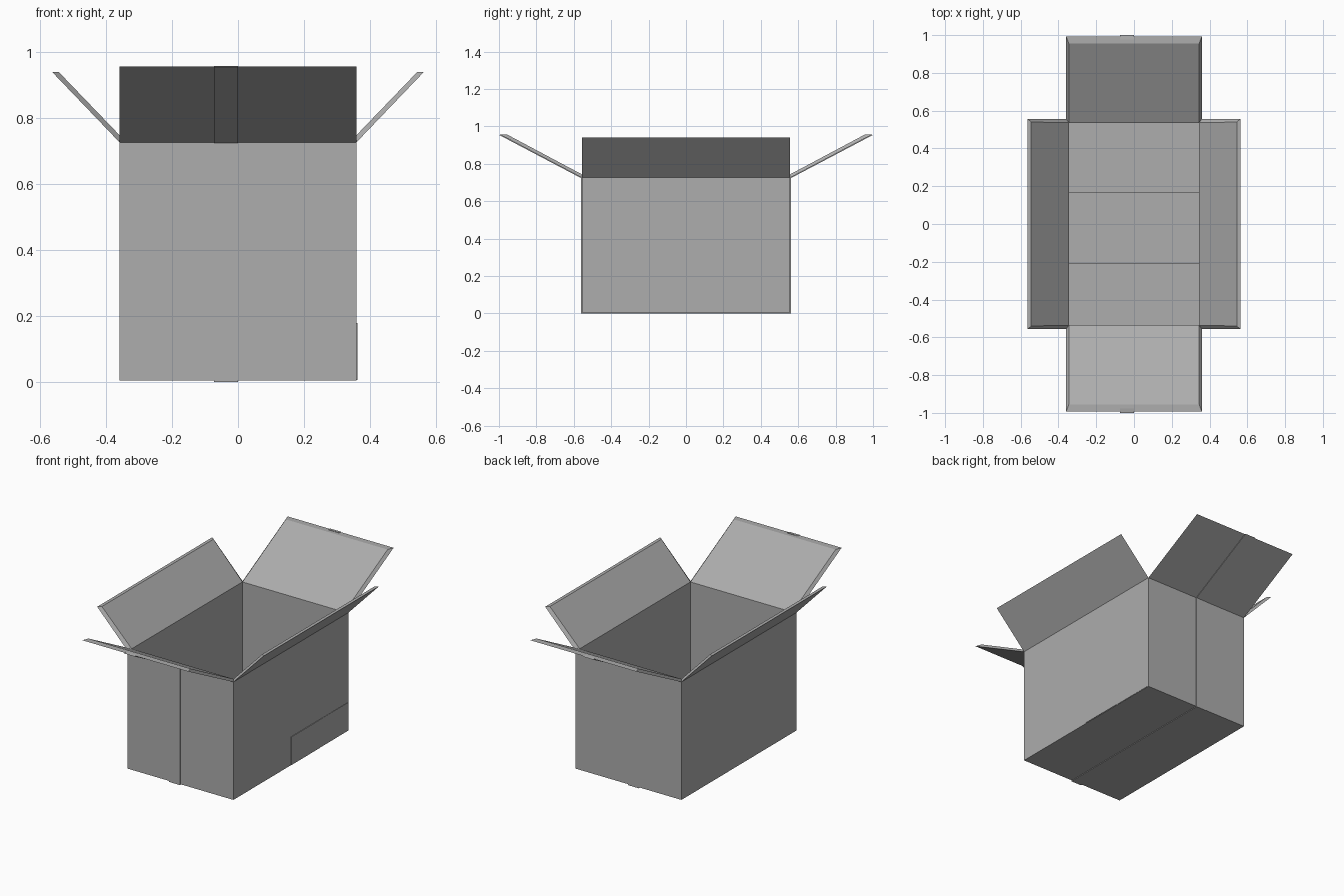
import bpy
import bmesh
from mathutils import Vector

cube = bpy.data.objects.get("Cube")
if cube:
    bpy.data.objects.remove(cube, do_unlink=True)

card = bpy.data.materials.new("plain_grey_card")
card.use_nodes = True
grey = (0.417, 0.417, 0.417, 1)
card.diffuse_color = grey
card.node_tree.nodes["Principled BSDF"].inputs["Base Color"].default_value = grey

HX, HY = 0.359, 0.557        # outer half sizes
IX, IY = 0.345, 0.536        # inner half sizes
BASE, RIM, IN_RIM = 0.004, 0.726, 0.733


def finish(name, bm):
    bmesh.ops.recalc_face_normals(bm, faces=bm.faces)
    mesh = bpy.data.meshes.new(name)
    bm.to_mesh(mesh)
    bm.free()
    mesh.materials.append(card)
    obj = bpy.data.objects.new(name, mesh)
    bpy.context.collection.objects.link(obj)


def loft(name, rings, closed=False):
    """Join rings of points with quads; cap the ends or close into a loop."""
    bm = bmesh.new()
    loops = [[bm.verts.new(p) for p in ring] for ring in rings]
    pairs = list(zip(loops, loops[1:]))
    if closed:
        pairs.append((loops[-1], loops[0]))
    else:
        bm.faces.new(loops[0])
        bm.faces.new(loops[-1])
    for a, b in pairs:
        for i in range(len(a)):
            j = (i + 1) % len(a)
            bm.faces.new((a[i], a[j], b[j], b[i]))
    finish(name, bm)


def rect(x, y, z):
    return [(-x, -y, z), (x, -y, z), (x, y, z), (-x, y, z)]


def block(name, lo, hi):
    x0, y0, z0 = lo
    x1, y1, z1 = hi
    loft(name, [[(x0, y0, z), (x1, y0, z), (x1, y1, z), (x0, y1, z)] for z in (z0, z1)])


# Four walls as a square tube
loft("box_walls", [rect(HX, HY, BASE), rect(HX, HY, RIM),
                   rect(IX, IY, IN_RIM), rect(IX, IY, BASE)], closed=True)


# Open top flaps with sloping edges towards the inner face
def flap(name, along, out, half, in_half, tip_half, hinge, in_hinge, tip, in_tip):
    along, out = Vector(along), Vector(out)

    def edge(h, d, z):
        return [along * s * h + out * d + Vector((0, 0, z)) for s in (-1, 1)]

    outer = edge(half, hinge, RIM) + edge(half, *tip)[::-1]
    inner = edge(in_half, in_hinge, IN_RIM) + edge(tip_half, *in_tip)[::-1]
    loft(name, [outer, inner])


for side, s in (("left", 1), ("right", -1)):
    flap(side + "_top_flap", (0, 1, 0), (s, 0, 0), HY, IY, 0.54,
         HX, IX, (0.564, 0.94), (0.544, 0.94))
for side, s in (("back", 1), ("front", -1)):
    flap(side + "_top_flap", (1, 0, 0), (0, s, 0), HX, IX, 0.345,
         HY, IY, (0.993, 0.956), (0.955, 0.956))

# Bottom flaps: two long ones meeting in the middle, two short ones inside
block("left_bottom_flap", (0, -IY, BASE), (IX, IY, 0.014))
block("right_bottom_flap", (-IX, -IY, BASE), (0, IY, 0.018))
block("back_bottom_flap", (-IX, 0.165, 0.014), (IX, IY, 0.028))
block("front_bottom_flap", (-IX, -IY, 0.014), (IX, -0.21, 0.028))

# Tape strip of even thickness down both ends, under the base and to the flap tips
outside = [(0.978, 0.958), (1.0, 0.955), (HY + 0.004, RIM - 0.002), (HY + 0.004, 0)]
inside = [(0.978, 0.956), (0.993, 0.956), (HY, RIM), (HY, BASE)]
path_out = [(-y, z) for y, z in outside] + outside[::-1]
path_in = [(-y, z) for y, z in inside] + inside[::-1]
loft("tape_strip", [[(-0.073, *o), (0, *o), (0, *i), (-0.073, *i)]
                    for o, i in zip(path_out, path_in)])

# Thin overlapping labels low on one side
block("side_label", (HX, 0.0, 0.006), (HX + 0.002, 0.55, 0.178))
block("side_label_overlay", (HX, 0.0, 0.006), (HX + 0.004, 0.27, 0.178))
